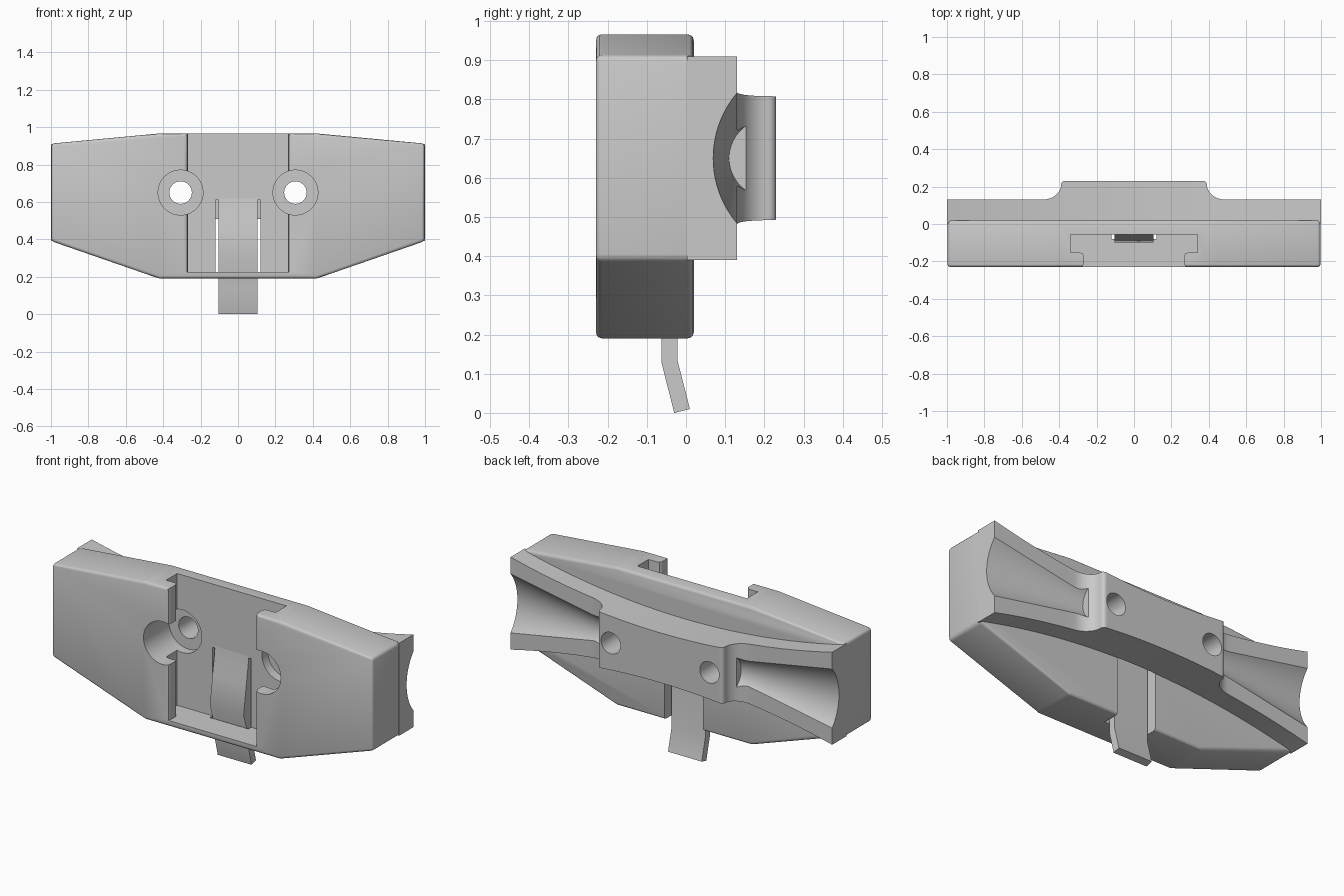
import bpy, bmesh, math
from mathutils import Vector

cube = bpy.data.objects.get("Cube")
if cube:
    bpy.data.objects.remove(cube, do_unlink=True)

GREY = (0.59, 0.59, 0.59, 1)
grey = bpy.data.materials.new("plain grey")
grey.use_nodes = True
grey.diffuse_color = GREY
grey.node_tree.nodes["Principled BSDF"].inputs["Base Color"].default_value = GREY


def loft(name, sections, bevel=0):
    """Skin a list of matching closed sections and cap both ends."""
    bm = bmesh.new()
    rings = [[bm.verts.new(p) for p in s] for s in sections]
    n = len(rings[0])
    for a, b in zip(rings, rings[1:]):
        for i in range(n):
            j = (i + 1) % n
            bm.faces.new((a[i], a[j], b[j], b[i]))
    bm.faces.new(rings[0])
    bm.faces.new(rings[-1])
    bmesh.ops.recalc_face_normals(bm, faces=bm.faces)
    if bevel:
        bmesh.ops.bevel(bm, geom=bm.edges[:], offset=bevel, segments=3,
                        profile=0.5, affect='EDGES')
    mesh = bpy.data.meshes.new(name)
    bm.to_mesh(mesh)
    bm.free()
    mesh.materials.append(grey)
    obj = bpy.data.objects.new(name, mesh)
    bpy.context.collection.objects.link(obj)
    return obj


def circle(centre, radius, axis, count=64):
    """Circle around the x or y axis."""
    pts = []
    for i in range(count):
        t = math.tau * i / count
        u, w = radius * math.cos(t), radius * math.sin(t)
        pts.append(Vector(centre) + Vector((0, u, w) if axis == 'x' else (u, 0, w)))
    return pts


def volume(mesh):
    bm = bmesh.new()
    bm.from_mesh(mesh)
    result = bm.calc_volume(signed=True)
    bm.free()
    return result


def combine(target, other, operation):
    """Bake a boolean with the first solver that gives a sound solid."""
    before = volume(target.data)
    mod = target.modifiers.new("boolean", 'BOOLEAN')
    mod.object, mod.operation = other, operation
    baked = None
    for solver in ('EXACT', 'MANIFOLD', 'FLOAT'):
        mod.solver = solver
        bpy.context.view_layer.update()
        graph = bpy.context.evaluated_depsgraph_get()
        mesh = bpy.data.meshes.new_from_object(target.evaluated_get(graph))
        ratio = volume(mesh) / before
        if (1 < ratio < 2) if operation == 'UNION' else (0.5 < ratio < 0.99999):
            baked = mesh
            break
    target.modifiers.clear()
    if baked:
        target.data = baked
    bpy.data.objects.remove(other, do_unlink=True)


def mirrored(half):
    """Complete a right-hand half outline symmetrically about x = 0."""
    return half + [(-a, b) for a, b in reversed(half)]


def smooth(obj):
    bpy.ops.object.select_all(action='DESELECT')
    obj.select_set(True)
    bpy.context.view_layer.objects.active = obj
    bpy.ops.object.shade_smooth_by_angle(angle=math.radians(28))


# Front plate with tapered ends and softened edges
outline = mirrored([(0.42, 0.19), (0.997, 0.39), (0.997, 0.912), (0.42, 0.966)])
body = loft("body", [[(x, y, z) for x, z in outline] for y in (-0.23, 0.02)], 0.016)

# Rear rail: waisted height, with a raised middle blended in by fillets
plan = [(0.06 * i, 0.23) for i in range(7)]
for i in range(5):
    a = i * math.pi / 8
    plan.append((0.37 + 0.02 * math.sin(a), 0.21 + 0.02 * math.cos(a)))
for i in range(1, 11):
    a = i * math.pi / 20
    plan.append((0.49 - 0.1 * math.cos(a), 0.21 - 0.08 * math.sin(a)))
plan += [(0.49 + 0.051 * i, 0.13) for i in range(1, 11)]
plan = [(-x, d) for x, d in reversed(plan[1:])] + plan
sections = []
for x, d in plan:
    h = 0.14 + 0.12 * x * x
    sections.append([(x, 0.002, 0.65 - h), (x, d, 0.65 - h),
                     (x, d, 0.65 + h), (x, 0.002, 0.65 + h)])
combine(body, loft("rail", sections), 'UNION')

# Flared grooves along both wings
for side in (-1, 1):
    rings = []
    for i in range(13):
        t = i / 12
        r = 0.1 + 0.163 * t
        rings.append(circle((side * (0.42 + 0.6 * t), 0.11 - 0.042 * t + r, 0.65), r, 'x', 96))
    combine(body, loft("groove_cutter", rings), 'DIFFERENCE')

# Undercut channel, open at the top, with rounded lips
lip = [(0.3, -0.25), (0.285, -0.23), (0.274, -0.225), (0.268, -0.21),
       (0.268, -0.17), (0.275, -0.157), (0.29, -0.152), (0.34, -0.152), (0.34, -0.055)]
channel = mirrored(lip)
combine(body, loft("channel_cutter",
                   [[(x, y, z) for x, y in channel] for z in (0.225, 1.1)]), 'DIFFERENCE')

# Screw holes with counterbores
for side in (-1, 1):
    for radius, end in ((0.12, -0.003), (0.06, 0.4)):
        combine(body, loft("hole_cutter", [circle((side * 0.307, y, 0.65), radius, 'y')
                                           for y in (-0.3, end)]), 'DIFFERENCE')

# Slot around the spring tongue
slot = mirrored([(0.12, -0.08), (0.12, 0.021)])
combine(body, loft("slot_cutter",
                   [[(x, y, z) for x, y in slot] for z in (0.1, 0.61)]), 'DIFFERENCE')
smooth(body)

# Spring tongue with catch and bent release tab
profile = [(-0.055, 0.62), (-0.06, 0.57), (-0.076, 0.47), (-0.1, 0.305), (-0.063, 0.19),
           (-0.063, 0.13), (-0.03, 0), (0.01, 0.01), (-0.022, 0.135), (-0.022, 0.62)]
tongue = loft("spring_tongue", [[(x, y, z) for y, z in profile] for x in (-0.105, 0.105)])
smooth(tongue)
